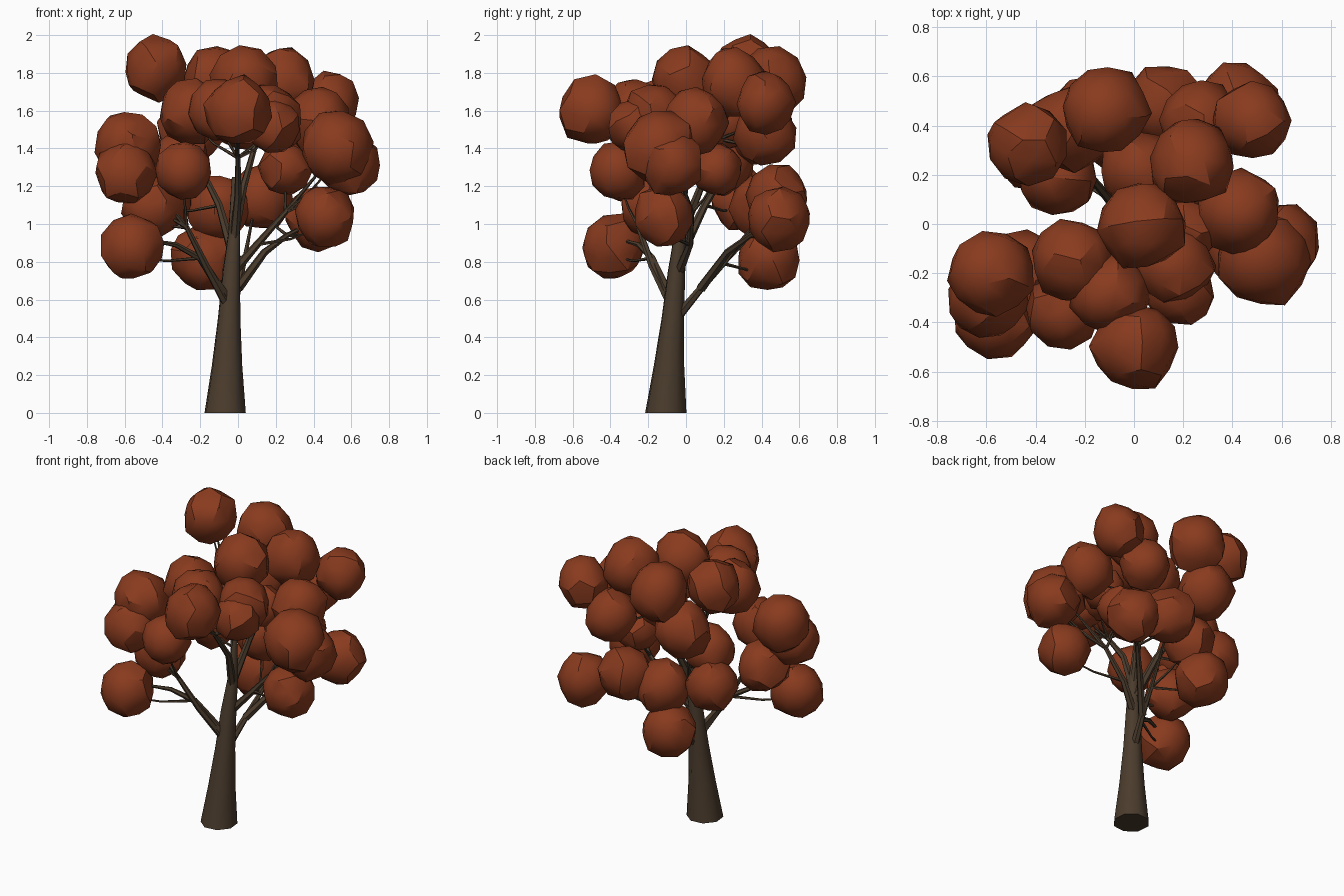
import bpy, bmesh, math, random
from mathutils import Vector

if "Cube" in bpy.data.objects:
    bpy.data.objects.remove(bpy.data.objects["Cube"])

random.seed(11)


def material(name, col):
    m = bpy.data.materials.new(name)
    m.diffuse_color = (*col, 1)
    m.use_nodes = True
    m.node_tree.nodes["Principled BSDF"].inputs["Base Color"].default_value = m.diffuse_color
    return m


LEAF = material("rust leaves", (0.250, 0.043, 0.013))
BARK = material("brown bark", (0.070, 0.045, 0.026))


def finish(bm, name, mat, angle):
    bmesh.ops.recalc_face_normals(bm, faces=bm.faces)
    me = bpy.data.meshes.new(name)
    bm.to_mesh(me)
    bm.free()
    me.materials.append(mat)
    ob = bpy.data.objects.new(name, me)
    bpy.context.collection.objects.link(ob)
    bpy.ops.object.select_all(action='DESELECT')
    ob.select_set(True)
    bpy.context.view_layer.objects.active = ob
    bpy.ops.object.shade_smooth_by_angle(angle=math.radians(angle))
    return ob


def tube(bm, pts, radii, sides, level=False):
    """Tapered tube along a path; level keeps the rings horizontal."""
    pts = [Vector(p) for p in pts]
    rings = []
    for i, p in enumerate(pts):
        d = pts[min(i + 1, len(pts) - 1)] - pts[max(i - 1, 0)]
        d = Vector((0, 0, 1)) if level else d.normalized()
        u = d.cross(Vector((0.3, 1, 0.1))).normalized()
        v = d.cross(u)
        rings.append([bm.verts.new(p + radii[i] * (u * math.cos(a) + v * math.sin(a)))
                      for a in (math.tau * k / sides for k in range(sides))])
    for a, b in zip(rings, rings[1:]):
        for k in range(sides):
            j = (k + 1) % sides
            bm.faces.new((a[k], a[j], b[j], b[k]))
    bm.faces.new(rings[0])
    bm.faces.new(rings[-1])


# Leaf clumps: x, y, z, radius
CLUMPS = {
    "upper_leaf_clumps": [
        (-.435, .32, 1.825, .17), (-.12, .465, 1.75, .185), (.235, .25, 1.75, .18),
        (.035, -.01, 1.755, .18), (.48, .42, 1.64, .16), (0, -.5, 1.6, .18),
        (-.25, -.15, 1.59, .17), (-.1, -.28, 1.6, .165), (.16, -.17, 1.57, .17),
        (.18, -.27, 1.52, .145), (.43, .05, 1.54, .175), (.27, .42, 1.48, .165),
        (-.25, .39, 1.5, .18), (.22, -.03, 1.52, .13), (.02, .22, 1.55, .16)],
    "middle_leaf_clumps": [
        (-.58, -.2, 1.41, .18), (-.595, -.3, 1.27, .165), (.53, -.14, 1.4, .2),
        (.59, -.08, 1.32, .17), (-.29, -.36, 1.28, .155), (-.31, .2, 1.32, .165),
        (.25, .16, 1.29, .14)],
    "lower_leaf_clumps": [
        (-.56, -.385, .88, .17), (-.45, -.19, 1.09, .165), (-.1, .4, 1.08, .17),
        (.12, .48, 1.14, .17), (.42, .49, 1.03, .17), (-.18, .44, .82, .175),
        (.46, -.12, 1.04, .165), (-.4, .29, 1.13, .165)],
}
for name, group in CLUMPS.items():
    bm = bmesh.new()
    for x, y, z, r in group:
        turn = Vector((random.uniform(-1, 1), random.uniform(-1, 1), 1)).to_track_quat('Z', 'Y')
        new = bmesh.ops.create_icosphere(bm, subdivisions=2, radius=1)['verts']
        for v in new:
            p = turn @ v.co * r * random.uniform(0.92, 1.06)
            v.co = Vector((x + p.x, y + p.y, z + p.z * 1.04))
    finish(bm, name, LEAF, 30)

# Trunk: leaning, flared at the foot
bm = bmesh.new()
tube(bm, [(-.068, -.107, 0), (-.058, -.09, .25), (-.047, -.07, .5),
          (-.035, -.05, .75), (-.02, -.03, .95), (-.02, 0, 1.25)],
     [.114, .084, .062, .048, .033, .013], 8, True)
finish(bm, "trunk", BARK, 50)

# Main branches
BRANCHES = [
    [(-.06, -.08, .58), (-.17, -.18, .78), (-.27, -.25, .98), (-.45, -.28, 1.2)],
    [(-.07, -.09, .62), (-.2, -.18, .82), (-.33, -.25, .89), (-.5, -.35, .92)],
    [(-.045, -.06, .49), (0, .08, .66), (.03, .2, .79), (.08, .4, 1.05)],
    [(-.03, -.04, .74), (.1, .02, .89), (.25, .03, 1.06), (.45, -.05, 1.3)],
    [(0, .08, .66), (.14, .22, .85), (.26, .34, .94), (.42, .48, 1.02)],
    [(-.02, -.03, .9), (.0, -.1, 1.15), (.0, -.25, 1.35), (-.02, -.42, 1.5)],
    [(-.03, -.02, .85), (-.1, .1, 1.1), (-.2, .22, 1.3), (-.36, .3, 1.68)],
    [(-.02, -.02, .95), (.03, .08, 1.2), (.1, .18, 1.45), (.2, .24, 1.65)],
]
bm = bmesh.new()
for path in BRANCHES:
    tube(bm, path, [.027, .02, .014, .006], 6)
finish(bm, "branches", BARK, 50)

# Twigs: from the nearest lower branch joint into each clump
joints = [Vector(p) for path in BRANCHES for p in path[1:3]]
bm = bmesh.new()
for group in CLUMPS.values():
    for x, y, z, r in group:
        tip = Vector((x, y, z - r * .3))
        start = min(joints, key=lambda j: (j - tip).length + (1 if j.z > tip.z + .05 else 0))
        mid = start.lerp(tip, .5) + Vector((0, 0, -.02))
        tube(bm, [start, mid, tip], [.01, .007, .004], 5)
finish(bm, "twigs", BARK, 50)
